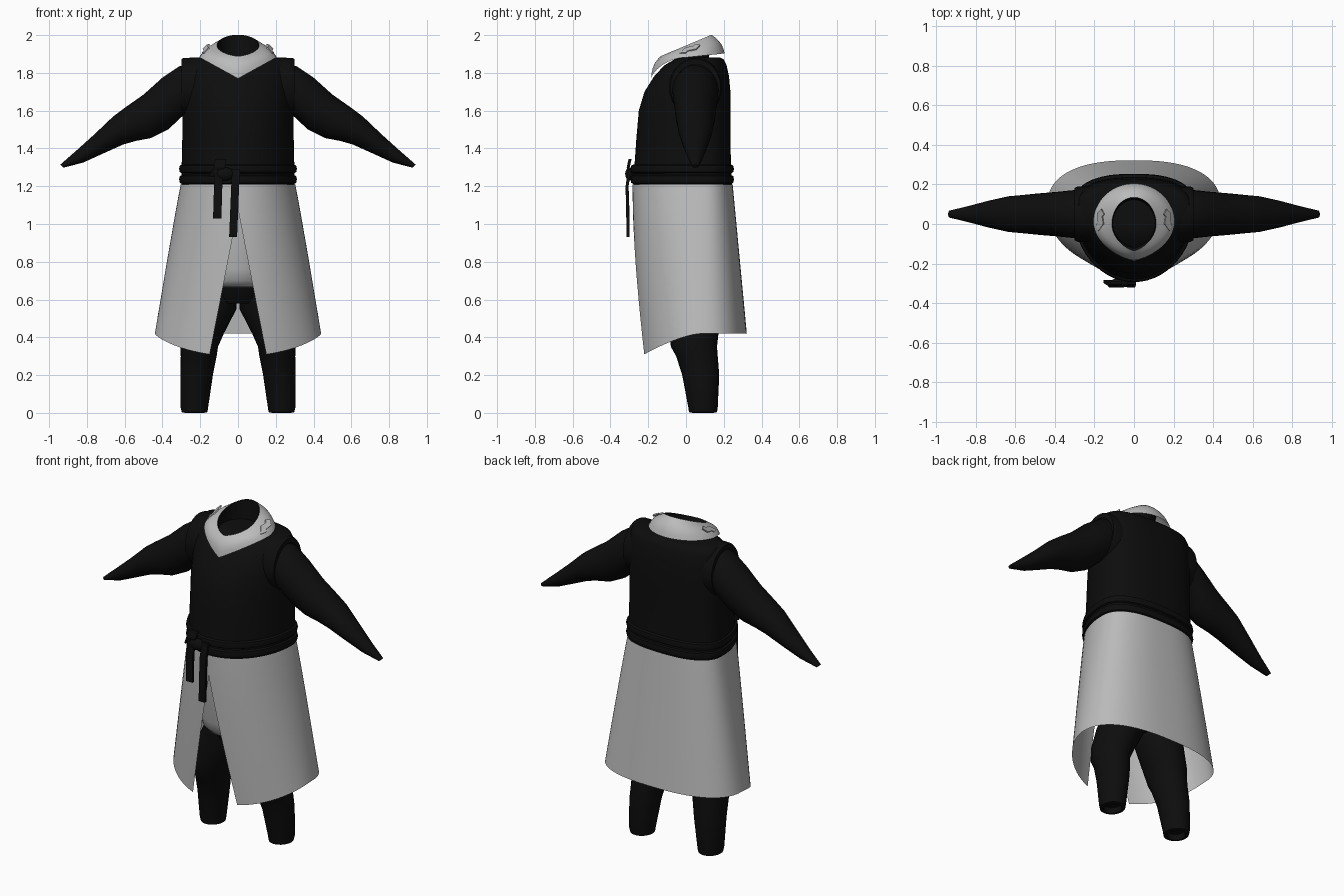
import bpy, bmesh
from math import sin, cos, pi, asin
from mathutils import Vector

cube = bpy.data.objects.get("Cube")
if cube:
    bpy.data.objects.remove(cube, do_unlink=True)


def material(name, value):
    m = bpy.data.materials.new(name)
    m.use_nodes = True
    colour = (value, value, value, 1)
    m.diffuse_color = colour
    bsdf = m.node_tree.nodes["Principled BSDF"]
    bsdf.inputs["Base Color"].default_value = colour
    bsdf.inputs["Roughness"].default_value = 0.8
    return m


BLACK = material("black cloth", 0.004)
GREY = material("light grey cloth", 0.5)


def finish(name, bm, mat, mirror=False, angle=50):
    bmesh.ops.recalc_face_normals(bm, faces=bm.faces)
    mesh = bpy.data.meshes.new(name)
    bm.to_mesh(mesh)
    bm.free()
    ob = bpy.data.objects.new(name, mesh)
    bpy.context.collection.objects.link(ob)
    mesh.materials.append(mat)
    if mirror:
        ob.modifiers.new("Mirror", "MIRROR").use_mirror_merge = False
    bpy.ops.object.select_all(action="DESELECT")
    ob.select_set(True)
    bpy.context.view_layer.objects.active = ob
    bpy.ops.object.shade_smooth_by_angle(angle=angle * pi / 180)
    return ob


def loft(name, rings, mat, caps=True, closed=True, mirror=False, angle=50):
    """Skin a list of point rings that all have the same length."""
    bm = bmesh.new()
    rows = [[bm.verts.new(p) for p in ring] for ring in rings]
    n = len(rows[0])
    for a, b in zip(rows, rows[1:]):
        for i in range(n if closed else n - 1):
            j = (i + 1) % n
            bm.faces.new((a[i], a[j], b[j], b[i]))
    if caps:
        bm.faces.new(rows[0])
        bm.faces.new(rows[-1])
    return finish(name, bm, mat, mirror, angle)


def body_point(t, w, yf, yb, z, cy=0.08):
    """Round at the front, boxier at the back; t = 0 is the front."""
    s, c = sin(t), cos(t)
    if c >= 0:
        return Vector((w * s, cy - (cy - yf) * c, z))
    x = w * abs(s) ** 0.8 * (1 if s > 0 else -1)
    return Vector((x, cy + (yb - cy) * abs(c) ** 0.8, z))


def body_ring(w, yf, yb, z, n=56):
    return [body_point(2 * pi * i / n, w, yf, yb, z) for i in range(n)]


def ellipse(centre, u, v, n=28):
    return [centre + u * cos(2 * pi * i / n) + v * sin(2 * pi * i / n)
            for i in range(n)]


# Torso
torso = [(.30, -.28, .243, 1.195), (.298, -.272, .238, 1.32),
         (.295, -.263, .235, 1.45), (.295, -.25, .235, 1.6),
         (.295, -.22, .235, 1.7), (.295, -.17, .228, 1.78),
         (.292, -.115, .215, 1.84), (.28, -.06, .2, 1.872),
         (.25, -.02, .18, 1.882), (.15, 0, .12, 1.882)]
loft("torso", [body_ring(*r) for r in torso], BLACK)

# Sleeves: top x, top z, bottom x, bottom z, half depth
sleeve = [(.24, 1.85, .24, 1.57, .115), (.31, 1.835, .29, 1.575, .122),
          (.40, 1.775, .37, 1.50, .113), (.50, 1.685, .46, 1.455, .105),
          (.60, 1.615, .54, 1.44, .096), (.66, 1.57, .61, 1.42, .09),
          (.76, 1.475, .71, 1.375, .068), (.86, 1.385, .82, 1.325, .04),
          (.94, 1.315, .925, 1.298, .018)]
rings = []
for tx, tz, bx, bz, depth in sleeve:
    top, bottom = Vector((tx, .05, tz)), Vector((bx, .05, bz))
    rings.append(ellipse((top + bottom) / 2, (top - bottom) / 2, Vector((0, depth, 0))))
loft("sleeves", rings, BLACK, mirror=True)

# Raised armhole edges
rings = [ellipse(Vector((x, .05, 1.725)), Vector((0, 0, h)), Vector((0, d, 0)))
         for x, h, d in [(.22, .155, .14), (.285, .155, .14), (.3, .148, .133), (.3, .12, .11)]]
loft("armhole_edges", rings, BLACK, caps=False, mirror=True)


# Collar, pointed at the front and rising to the back
def collar_point(t, f):
    """f runs from the lower outer edge (0) to the upper inner edge (1)."""
    s, c = sin(t), cos(t)
    side = abs(s) ** (1.4 if c > 0 else 1) * (1 if s > 0 else -1)
    x0, x1 = .205 * side, .112 * side
    y0, y1 = .01 - .195 * c, -.135 * c
    z0 = 1.77 + .55 * abs(x0) if c > 0 else 1.883 - .02 * c
    z1 = 1.945 + .42 * y1
    bulge = .012 * sin(pi * f)
    return Vector((x0 + (x1 - x0) * f + bulge * s,
                   y0 + (y1 - y0) * f - bulge * c,
                   z0 + (z1 - z0) * f + bulge * .6))


N = 64
turns = [2 * pi * i / N for i in range(N)]
loft("collar", [[collar_point(t, f / 5) for t in turns] for f in range(6)],
     GREY, caps=False)
rim = [collar_point(t, 1) for t in turns]
inner = [Vector((p.x * .97, p.y * .97, p.z - .002)) for p in rim]
base = [Vector((p.x * .95, p.y * .9, min(p.z - .02, 1.87))) for p in rim]
loft("collar_lining", [rim, inner, base], BLACK, caps=False)

# Collar clasps: thin plates lying on the slope of the collar
outline = [(-.055, -.012), (-.02, -.026), (-.012, -.014), (.035, -.02),
           (.055, .006), (.03, .024), (.018, .012), (-.02, .02)]
slope, normal = Vector((-.8, 0, .6)), Vector((.6, 0, .8))
plate = [[Vector((.162, .02, 1.917)) + normal * h + slope * v + Vector((0, u, .3 * u))
          for u, v in outline] for h in (.008, .016)]
loft("collar_clasps", plate, GREY, mirror=True, angle=20)

# Belt bands
for name, low, high in [("lower_belt", 1.212, 1.26), ("upper_belt", 1.268, 1.315)]:
    mid = (low + high) / 2
    band = [(low, 0), (low + .006, .012), (mid, .016), (high - .006, .012), (high, 0)]
    loft(name, [body_ring(.296 + o, -.278 - o, .238 + o, z) for z, o in band],
         BLACK, caps=False)


# Belt knot and hanging ends
def strip(name, path, width, depth=.008):
    rings = [[Vector((x + a * width, y + b * depth, z))
              for a, b in ((-1, -1), (1, -1), (1, 1), (-1, 1))] for x, y, z in path]
    loft(name, rings, BLACK, angle=30)


strip("short_belt_end", [(-.1, -.298, 1.3), (-.105, -.312, 1.2), (-.11, -.306, 1.03)], .022)
strip("long_belt_end", [(-.01, -.298, 1.29), (-.015, -.312, 1.2), (-.026, -.306, .93)], .021)
strip("belt_loop", [(-.125, -.29, 1.25), (-.1, -.306, 1.3), (-.09, -.296, 1.345)], .03)
bm = bmesh.new()
bmesh.ops.create_uvsphere(bm, u_segments=20, v_segments=12, radius=1)
for v in bm.verts:
    v.co = Vector((v.co.x * .05 - .07, v.co.y * .025 - .297, v.co.z * .035 + 1.265))
finish("belt_knot", bm, BLACK)

# Skirt: open at the front below the slit, lower at the front hem
ROWS, COLS = 24, 72
rings = []
for r in range(ROWS + 1):
    f = r / ROWS
    w = .303 + .137 * f ** .95
    yf = -.283 + .043 * f ** 1.6
    yb = .247 + .075 * f
    gap = .15 * max(0, (f - .145) / .855)
    start = asin(gap / w)
    row = []
    for i in range(COLS + 1):
        t = start + (2 * pi - 2 * start) * i / COLS
        p = body_point(t, w, yf, yb, 0)
        hem = .42 - .11 * max(0, cos(t)) ** 1.5 / cos(asin(.15 / .44)) ** 1.5
        p.z = 1.21 + (hem - 1.21) * f
        row.append(p)
    rings.append(row)
loft("skirt", rings, GREY, caps=False, closed=False)

# Under tunic seen through the slit
tunic = [(.28, -.262, .22, 1.2), (.25, -.235, .215, .95), (.235, -.212, .21, .76),
         (.228, -.195, .205, .7), (.215, -.165, .195, .67), (.2, -.14, .18, .665)]
loft("under_tunic", [body_ring(*r) for r in tunic], GREY, caps=False)

# Trousers: hips and legs
hips = [(.26, -.2, .2, 1.1), (.22, -.14, .185, .72), (.21, -.12, .18, .65), (.17, -.07, .16, .58)]
loft("hips", [body_ring(*r) for r in hips], BLACK)
leg = [(.03, .23, .04, .09, .045), (0, .23, .05, .09, .055), (.004, .23, .068, .09, .074),
       (.03, .231, .073, .09, .078), (.2, .219, .086, .078, .098),
       (.3, .208, .095, .058, .11), (.35, .206, .1, .042, .122),
       (.42, .19, .115, .042, .13), (.55, .14, .132, .05, .14), (.64, .115, .11, .05, .14)]
loft("legs", [ellipse(Vector((x, y, z)), Vector((w, 0, 0)), Vector((0, d, 0)))
              for z, x, w, y, d in leg], BLACK, mirror=True)
